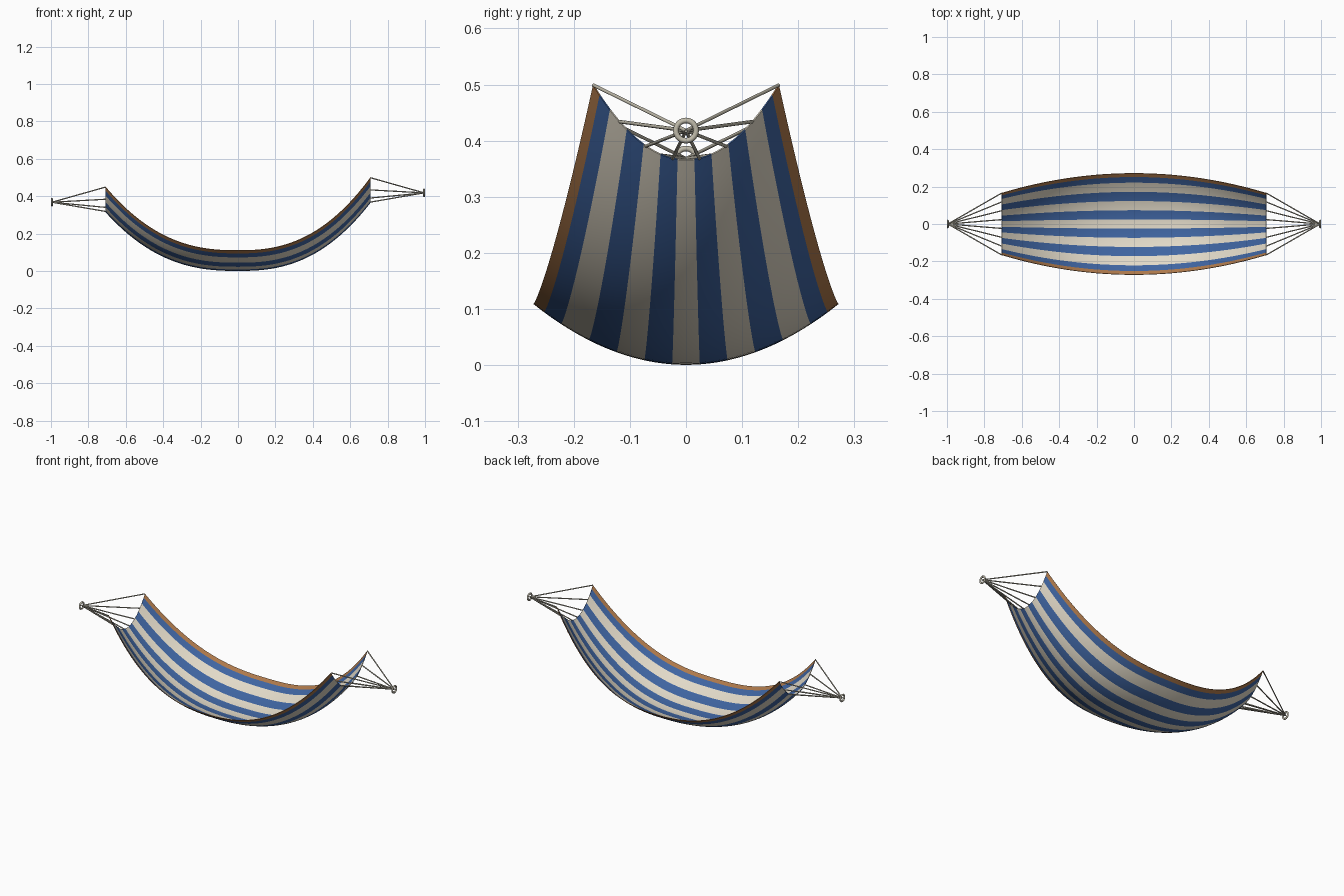
import bpy, bmesh, math
from mathutils import Vector

if "Cube" in bpy.data.objects:
    bpy.data.objects.remove(bpy.data.objects["Cube"])


def material(name, rgb):
    m = bpy.data.materials.new(name)
    m.diffuse_color = (*rgb, 1)
    m.use_nodes = True
    m.node_tree.nodes["Principled BSDF"].inputs["Base Color"].default_value = m.diffuse_color
    return m


cream = material("cream_canvas", (0.76, 0.70, 0.58))
blue = material("blue_canvas", (0.05, 0.13, 0.36))
brown = material("brown_hem", (0.42, 0.19, 0.07))
rope = material("pale_rope", (0.52, 0.49, 0.40))

HALF = 0.708      # half length of the cloth
STRIPES = 11
HEM = 0.93        # hem starts at this share of the half width


def cloth_point(t, u):
    """t runs -1..1 along the hammock, u runs -1..1 across it."""
    y = u * (0.165 + 0.106 * (1 - t * t))
    rise = 0.364 if t > 0 else 0.314
    z = 0.002 + rise * abs(t) ** 2.5 + (0.108 + 0.025 * t * t) * u * u
    return Vector((HALF * t, y, z))


# Cloth: columns follow the stripe borders, with the hem on both long edges
us = {-HEM, HEM}
for i in range(STRIPES * 3 + 1):
    us.add(round(-1 + 2 * i / (STRIPES * 3), 5))
us = sorted(us)
ROWS = 64
bm = bmesh.new()
grid = [[bm.verts.new(cloth_point(-1 + 2 * r / ROWS, u)) for u in us]
        for r in range(ROWS + 1)]
for r in range(ROWS):
    for c in range(len(us) - 1):
        f = bm.faces.new((grid[r][c], grid[r + 1][c],
                          grid[r + 1][c + 1], grid[r][c + 1]))
        mid = (us[c] + us[c + 1]) / 2
        stripe = int((mid + 1) / 2 * STRIPES)
        f.material_index = 2 if abs(mid) > HEM else 1 - stripe % 2
mesh = bpy.data.meshes.new("cloth")
bm.to_mesh(mesh)
bm.free()
for m in (cream, blue, brown):
    mesh.materials.append(m)
cloth = bpy.data.objects.new("cloth", mesh)
bpy.context.collection.objects.link(cloth)
bpy.context.view_layer.objects.active = cloth
cloth.select_set(True)
solid = cloth.modifiers.new("thickness", 'SOLIDIFY')
solid.thickness = 0.003
solid.offset = 0
bpy.ops.object.modifier_apply(modifier=solid.name)
bpy.ops.object.shade_smooth_by_angle(angle=math.radians(40))


def cord(name, a, b, radius=0.0032):
    d = b - a
    bpy.ops.mesh.primitive_cylinder_add(
        vertices=8, radius=radius, depth=d.length, location=(a + b) / 2,
        rotation=d.to_track_quat('Z', 'Y').to_euler())
    o = bpy.context.object
    o.name = name
    o.data.materials.append(rope)
    bpy.ops.object.shade_smooth_by_angle(angle=math.radians(50))


# Each end: a hanging ring and eight cords fanning out to the cloth
for side, label, ring_z in ((-1, "left", 0.368), (1, "right", 0.418)):
    centre = Vector((side * 0.995, 0, ring_z))
    bpy.ops.mesh.primitive_torus_add(
        major_segments=28, minor_segments=10, major_radius=0.018,
        minor_radius=0.005, location=centre, rotation=(0, math.pi / 2, 0))
    ring = bpy.context.object
    ring.name = label + "_ring"
    ring.data.materials.append(rope)
    bpy.ops.object.shade_smooth()
    for i in range(8):
        cord(f"{label}_cord_{i + 1}", cloth_point(side, -1 + 2 * i / 7), centre)
